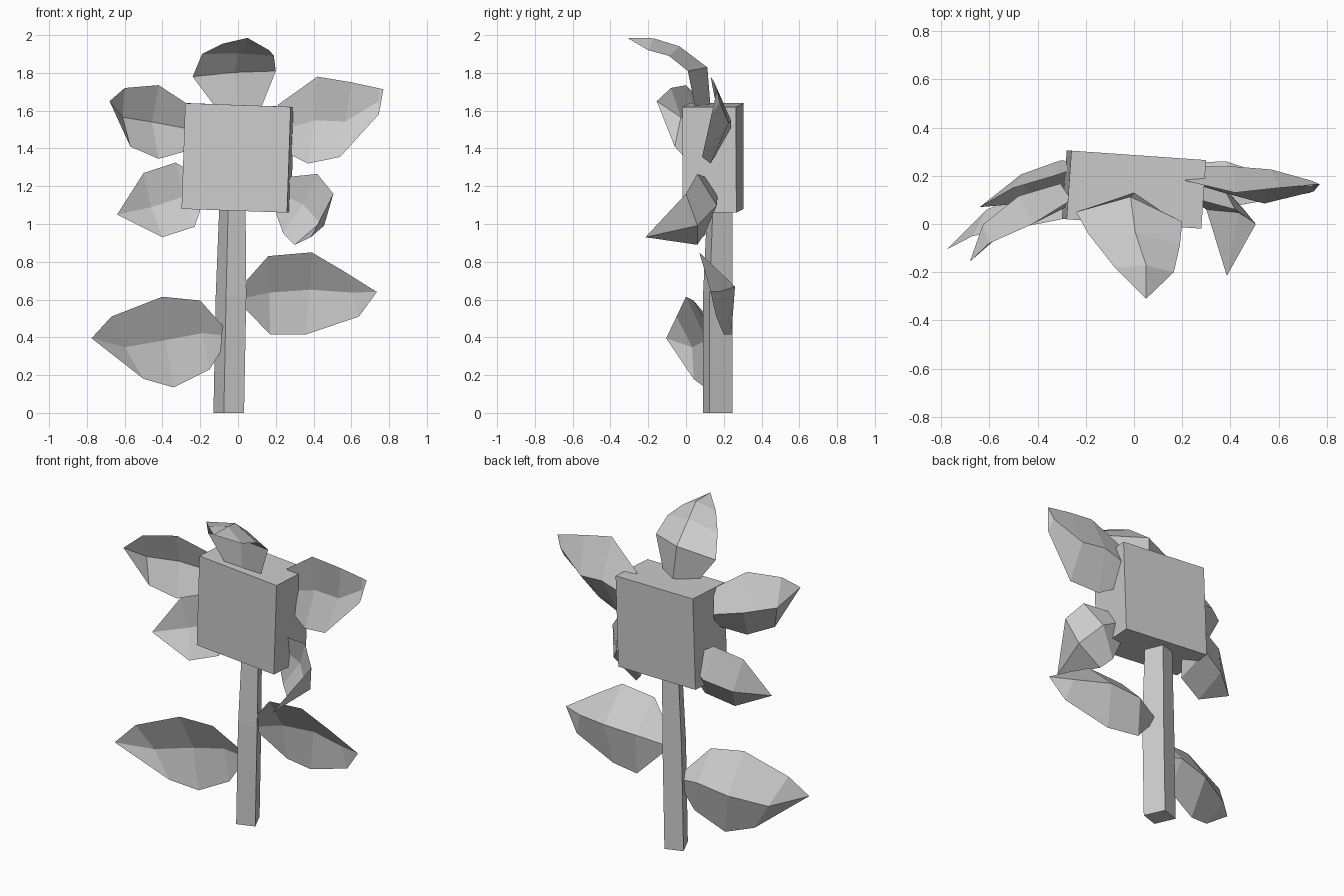
import bpy, bmesh
from math import radians
from mathutils import Vector, Euler


def loft(name, rings):
    """Join four-point rings into a closed faceted mesh; a one-point ring is a tip."""
    bm = bmesh.new()
    rows = [[bm.verts.new(p) for p in ring] for ring in rings]
    for a, b in zip(rows, rows[1:]):
        for i in range(4):
            j = (i + 1) % 4
            if len(b) == 1:
                bm.faces.new((a[i], a[j], b[0]))
            else:
                bm.faces.new((a[i], a[j], b[j], b[i]))
    for end in (rows[0], rows[-1]):
        if len(end) == 4:
            bm.faces.new(end)
    bmesh.ops.recalc_face_normals(bm, faces=bm.faces)
    mesh = bpy.data.meshes.new(name)
    bm.to_mesh(mesh)
    bm.free()
    obj = bpy.data.objects.new(name, mesh)
    bpy.context.collection.objects.link(obj)
    return obj


def leaf(name, stations, tip):
    """Cupped leaf: each station is (edge, opposite edge, front depth, back depth)."""
    edges = [(Vector(a), Vector(b)) for a, b, _, _ in stations]
    mids = [(a + b) / 2 for a, b in edges] + [Vector(tip)]
    rings = []
    for i, (a, b) in enumerate(edges):
        along = mids[i + 1] - mids[max(i - 1, 0)]
        back = (a - b).cross(along).normalized()
        if back.y < 0:
            back.negate()
        front_depth, back_depth = stations[i][2:]
        rings.append([a, mids[i] + back * front_depth, b, mids[i] + back * back_depth])
    loft(name, rings + [[Vector(tip)]])


# flower head: a slightly turned block
bpy.ops.mesh.primitive_cube_add(size=1, location=(0, 0.143, 1.35))
head = bpy.context.object
head.name = "flower_head"
head.scale = (0.56, 0.285, 0.56)
head.rotation_euler = Euler((0, radians(2), radians(-4)))

# four-sided stem with a gentle bend
stem_rings = []
for x, y, z, s in ((-0.05, 0.167, 0, 1), (-0.038, 0.168, 0.62, 1), (-0.03, 0.18, 1.12, 0.85)):
    stem_rings.append([(x + dx * s, y + dy * s, z) for dx, dy in
                       ((-0.025, -0.078), (0.082, -0.043), (0.027, 0.078), (-0.08, 0.043))])
loft("stem", stem_rings)

# petals around the head
leaf("petal_top", [
    ((-0.12, 0.05, 1.62), (0.12, 0.05, 1.61), 0.0, 0.08),
    ((-0.24, 0.05, 1.78), (0.20, 0.01, 1.81), 0.02, 0.09),
    ((-0.19, -0.04, 1.90), (0.19, -0.09, 1.89), 0.01, 0.055),
    ((-0.08, -0.18, 1.955), (0.165, -0.20, 1.92), 0.01, 0.05)], (0.05, -0.31, 1.985))
leaf("petal_upper_right", [
    ((0.21, 0.18, 1.63), (0.27, 0.16, 1.37), 0.01, 0.07),
    ((0.42, 0.13, 1.78), (0.37, 0.13, 1.32), 0.05, 0.11),
    ((0.60, 0.15, 1.75), (0.54, 0.085, 1.355), 0.06, 0.11),
    ((0.74, 0.163, 1.72), (0.745, 0.135, 1.58), 0.01, 0.03)], (0.77, 0.165, 1.713))
leaf("petal_upper_left", [
    ((-0.26, 0.10, 1.63), (-0.26, 0.08, 1.39), 0.04, 0.09),
    ((-0.42, 0.0, 1.735), (-0.42, 0.0, 1.345), 0.08, 0.13),
    ((-0.60, -0.08, 1.72), (-0.57, -0.06, 1.41), 0.05, 0.08)], (-0.68, -0.155, 1.65))
leaf("petal_lower_left", [
    ((-0.27, 0.22, 1.29), (-0.20, 0.18, 1.07), 0.02, 0.07),
    ((-0.33, 0.20, 1.325), (-0.23, 0.14, 0.985), 0.05, 0.10),
    ((-0.50, 0.15, 1.27), (-0.40, 0.09, 0.93), 0.05, 0.09)], (-0.64, 0.07, 1.05))
leaf("petal_lower_right", [
    ((0.27, 0.10, 1.25), (0.20, 0.12, 1.06), 0.01, 0.06),
    ((0.42, 0.06, 1.265), (0.24, 0.10, 0.95), 0.04, 0.09),
    ((0.505, 0.0, 1.16), (0.30, 0.06, 0.89), 0.04, 0.07)], (0.385, -0.215, 0.93))

# leaves on the stem
leaf("leaf_left", [
    ((-0.08, 0.12, 0.46), (-0.07, 0.15, 0.36), 0.0, 0.03),
    ((-0.20, 0.04, 0.595), (-0.15, 0.13, 0.23), 0.05, 0.10),
    ((-0.40, 0.0, 0.615), (-0.34, 0.10, 0.135), 0.06, 0.11),
    ((-0.67, -0.05, 0.51), (-0.50, 0.04, 0.18), 0.04, 0.07)], (-0.775, -0.105, 0.395))
leaf("leaf_right", [
    ((0.0, 0.14, 0.65), (0.03, 0.17, 0.56), 0.0, 0.04),
    ((0.16, 0.08, 0.83), (0.17, 0.24, 0.415), 0.04, 0.10),
    ((0.39, 0.07, 0.85), (0.36, 0.20, 0.415), 0.07, 0.13),
    ((0.56, 0.10, 0.75), (0.64, 0.16, 0.51), 0.03, 0.06)], (0.735, 0.13, 0.64))
